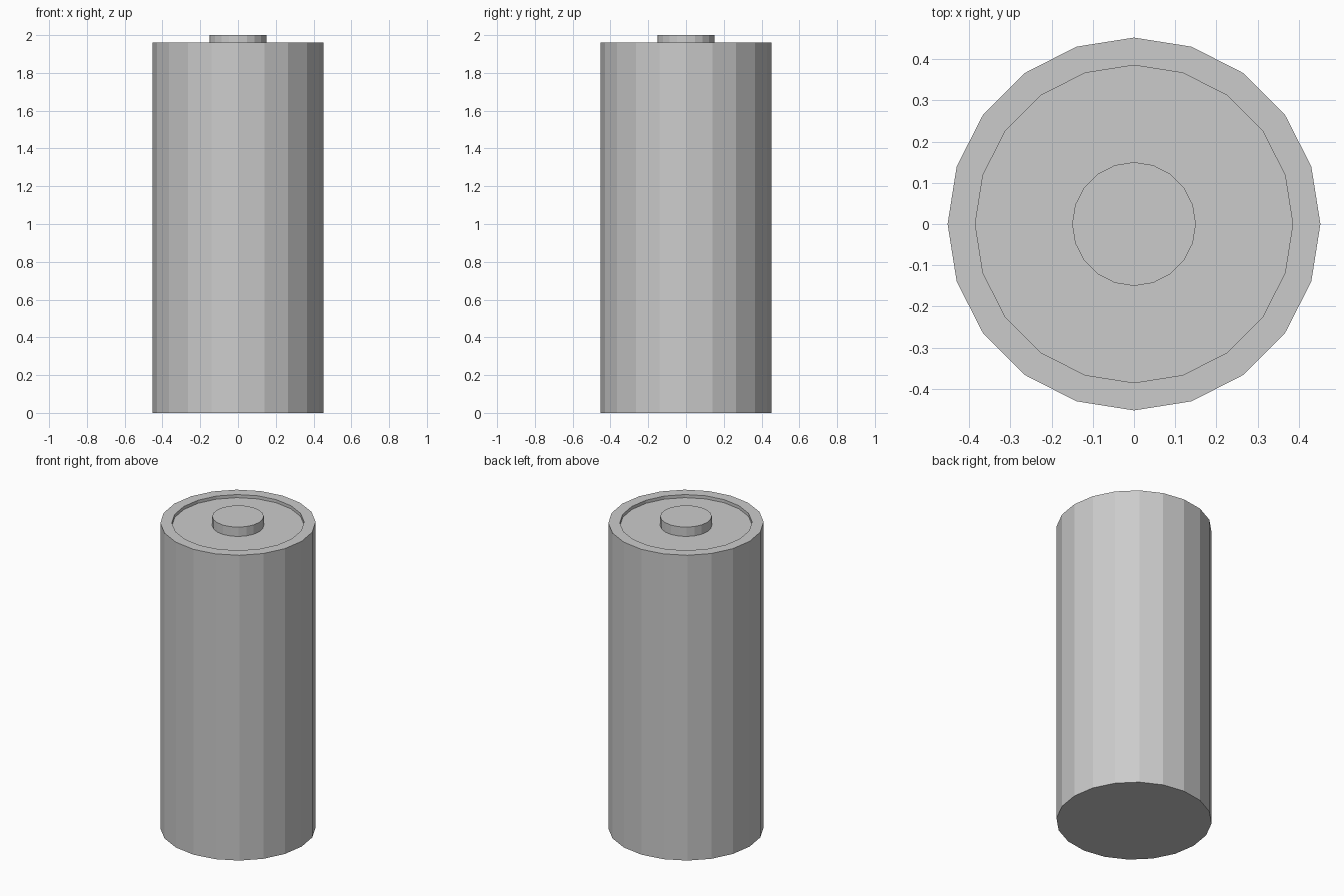
import bpy, bmesh
from math import cos, sin, tau

if "Cube" in bpy.data.objects:
    bpy.data.objects.remove(bpy.data.objects["Cube"])

SIDES = 20


def lathe(name, profile):
    """Revolve (radius, z) points around z and cap both ends."""
    bm = bmesh.new()
    rings = [[bm.verts.new((r * cos(tau * i / SIDES), r * sin(tau * i / SIDES), z))
              for i in range(SIDES)] for r, z in profile]
    for low, high in zip(rings, rings[1:]):
        for i in range(SIDES):
            j = (i + 1) % SIDES
            bm.faces.new((low[i], low[j], high[j], high[i]))
    bm.faces.new(rings[0][::-1])
    bm.faces.new(rings[-1])
    mesh = bpy.data.meshes.new(name)
    bm.to_mesh(mesh)
    bm.free()
    obj = bpy.data.objects.new(name, mesh)
    bpy.context.collection.objects.link(obj)
    return obj


# Battery: casing, raised rim, recessed top and central terminal in one profile
lathe("battery_body", [
    (0.452, 0.0), (0.452, 1.96),    # casing wall
    (0.385, 1.96), (0.385, 1.94),   # rim and recess wall
    (0.15, 1.94), (0.15, 2.0),      # recess floor and terminal
])
